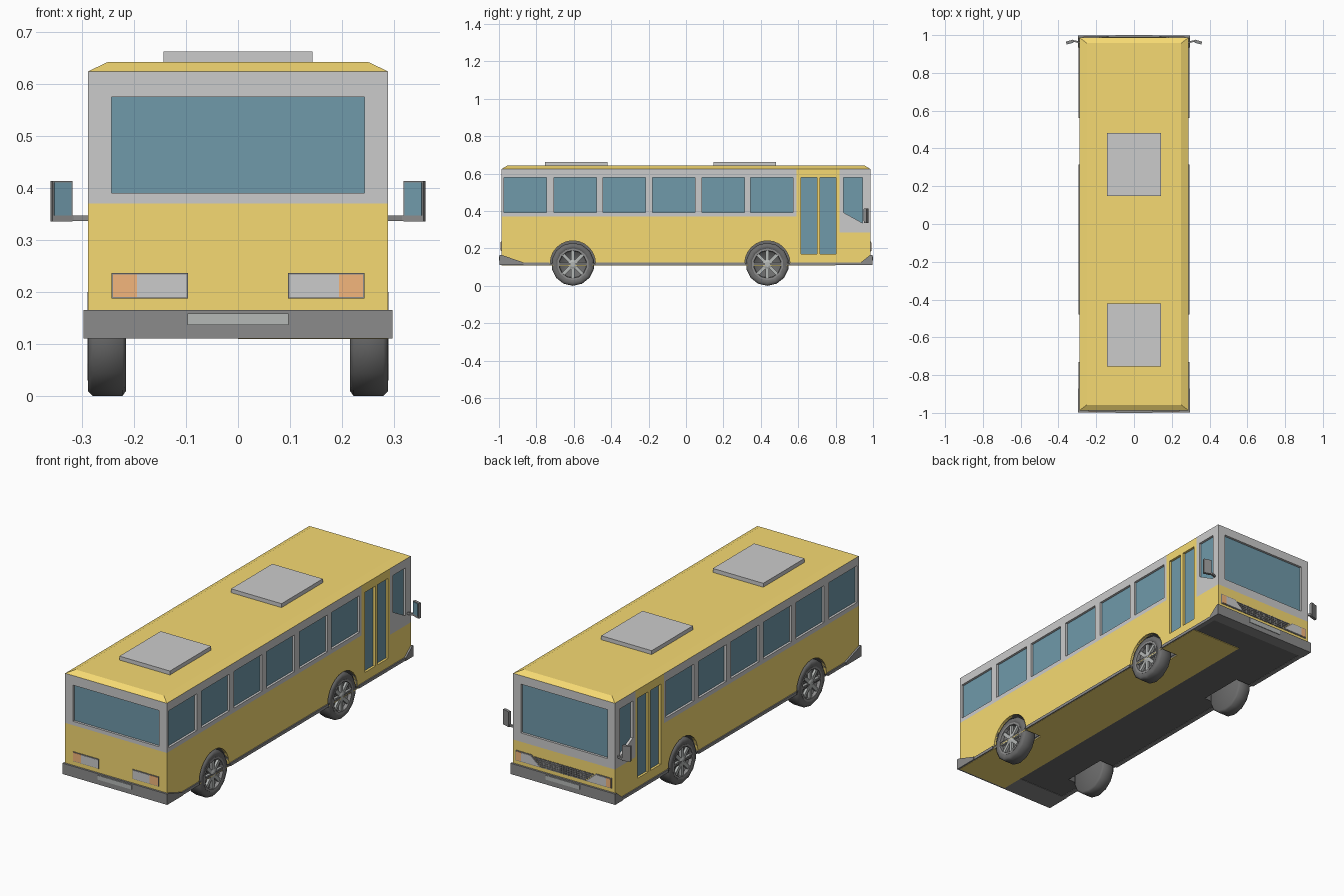
import bpy, bmesh
from math import sin, cos, pi
from mathutils import Matrix, Vector

if "Cube" in bpy.data.objects:
    bpy.data.objects.remove(bpy.data.objects["Cube"])


def material(name, *rgb):
    m = bpy.data.materials.new(name)
    m.diffuse_color = (*rgb, 1)
    m.use_nodes = True
    m.node_tree.nodes["Principled BSDF"].inputs["Base Color"].default_value = m.diffuse_color
    return m


YELLOW = material("yellow_paint", 0.92, 0.70, 0.17)
GLASS = material("tinted_glass", 0.16, 0.32, 0.40)
DARK = material("dark_plastic", 0.26, 0.26, 0.26)
BLACK = material("rubber", 0.15, 0.15, 0.15)
GREY = material("light_grey", 0.8, 0.8, 0.8)
METAL = material("dull_metal", 0.46, 0.48, 0.47)
ORANGE = material("orange_lens", 0.9, 0.47, 0.2)


def finish(name, bm, mat, smooth=False):
    bmesh.ops.remove_doubles(bm, verts=bm.verts, dist=1e-5)
    bmesh.ops.recalc_face_normals(bm, faces=bm.faces)
    for f in bm.faces:
        f.smooth = smooth
    me = bpy.data.meshes.new(name)
    bm.to_mesh(me)
    bm.free()
    me.materials.append(mat)
    ob = bpy.data.objects.new(name, me)
    bpy.context.collection.objects.link(ob)
    return ob


def box(name, x0, x1, y0, y1, z0, z1, mat):
    bm = bmesh.new()
    bmesh.ops.create_cube(bm, size=1)
    for v in bm.verts:
        v.co = ((x0 + x1) / 2 + v.co.x * (x1 - x0), (y0 + y1) / 2 + v.co.y * (y1 - y0),
                (z0 + z1) / 2 + v.co.z * (z1 - z0))
    return finish(name, bm, mat)


def rect(u0, u1, v0, v1):
    return [(u0, v0), (u1, v0), (u1, v1), (u0, v1)]


AXES = {"X": lambda c: (c.z, c.x, c.y), "Y": lambda c: (c.x, c.z, c.y), "Z": lambda c: (c.x, c.y, c.z)}


def panel(name, axis, w0, w1, mat, outer, holes=()):
    """Flat outline with holes, extruded from w0 to w1 along an axis."""
    cu = bpy.data.curves.new(name, "CURVE")
    cu.dimensions, cu.fill_mode, cu.extrude = "2D", "BOTH", abs(w1 - w0) / 2
    for loop in [outer, *holes]:
        s = cu.splines.new("POLY")
        s.points.add(len(loop) - 1)
        for p, (u, v) in zip(s.points, loop):
            p.co = (u, v, 0, 1)
        s.use_cyclic_u = True
    tmp = bpy.data.objects.new("tmp", cu)
    bpy.context.collection.objects.link(tmp)
    dg = bpy.context.evaluated_depsgraph_get()
    me = bpy.data.meshes.new_from_object(tmp.evaluated_get(dg))
    bpy.data.objects.remove(tmp)
    bm = bmesh.new()
    bm.from_mesh(me)
    bpy.data.meshes.remove(me)
    for v in bm.verts:
        v.co.z += (w0 + w1) / 2
        v.co = Vector(AXES[axis](v.co))
    return finish(name, bm, mat)


def lathe(name, profile, x_sign, y, z, mat, n=14, smooth=False):
    """Spin an (x, radius) profile around the axle."""
    bm = bmesh.new()
    vs = [bm.verts.new((x, 0, -r)) for x, r in profile]
    es = [bm.edges.new(p) for p in zip(vs, vs[1:])]
    bmesh.ops.spin(bm, geom=vs + es, cent=(0, 0, 0), axis=(1, 0, 0), angle=2 * pi, steps=n)
    for v in bm.verts:
        v.co = (v.co.x * x_sign, v.co.y + y, v.co.z + z)
    return finish(name, bm, mat, smooth)


W, L, T = 0.288, 0.987, 0.012          # half width, half length, wall thickness
AXLES, AZ, ARCH = (-0.605, 0.435), 0.115, 0.121


def arc(y, r, n=12):
    return [(y - r * cos(pi * i / n), AZ + 0.005 + r * sin(pi * i / n)) for i in range(n + 1)]


# glass core behind the window openings
box("window_glass", -W + T, W - T, -L + T, 0.6, 0.375, 0.615, GLASS)
box("cab_glass", -W + T, W - T, 0.585, L - T, 0.16, 0.615, GLASS)

windows = [rect(a, a + 0.227, 0.392, 0.58) for a in (-0.972, -0.706, -0.444, -0.18, 0.085, 0.346)]
doors = [rect(0.615, 0.70, 0.17, 0.58), rect(0.717, 0.802, 0.17, 0.58)]
lower = [(-L, 0.12)] + arc(AXLES[0], ARCH) + arc(AXLES[1], ARCH) + [(0.59, 0.12), (0.59, 0.37), (-L, 0.37)]

for s, side in ((1, "right"), (-1, "left")):
    a, b = s * (W - T - 0.003), s * W
    # side walls
    panel(side + "_window_band", "X", a, b, GREY, rect(-L, 0.59, 0.37, 0.624), windows)
    panel(side + "_lower_wall", "X", a, b, YELLOW, lower)
    panel(side + "_door", "X", a, b, YELLOW, rect(0.59, 0.82, 0.12, 0.624), doors)
    panel(side + "_cab_wall", "X", a, b, GREY, rect(0.82, L, 0.285, 0.624),
          [[(0.842, 0.392), (0.945, 0.335), (0.945, 0.58), (0.842, 0.58)]])
    panel(side + "_cab_lower", "X", a, b, YELLOW, rect(0.82, L, 0.12, 0.285))
    # skirt strips between the wheels
    for y0, y1 in ((-0.99, -0.73), (-0.48, 0.315), (0.56, 0.99)):
        box(side + "_skirt", *sorted((s * 0.27, s * 0.294)), y0, y1, 0.11, 0.125, DARK)
    # wheels and wheel wells
    for y in AXLES:
        panel(side + "_wheel_well", "X", s * 0.19, s * (W - 0.003), BLACK,
              arc(y, ARCH + 0.003) + arc(y, ARCH)[::-1])
        panel(side + "_well_back", "X", s * 0.188, s * 0.192, BLACK, arc(y, ARCH + 0.003))
        lathe(side + "_tyre", [(0.215, 0), (0.215, 0.105), (0.222, 0.115), (0.279, 0.115), (0.288, 0.106),
                               (0.288, 0.083), (0.272, 0.078), (0.272, 0)], s, y, AZ, BLACK, smooth=True)
        lathe(side + "_rim", [(0.27, 0.085), (0.289, 0.085), (0.289, 0.074), (0.27, 0.072)], s, y, AZ, DARK)
        lathe(side + "_hub", [(0.27, 0.026), (0.284, 0.024), (0.288, 0.014), (0.288, 0)], s, y, AZ, METAL, 10)
        for i in range(8):
            sp = box(side + "_spoke", -0.006, 0.006, -0.009, 0.009, 0.015, 0.076, METAL)
            sp.matrix_world = Matrix.Translation((s * 0.278, y, AZ)) @ Matrix.Rotation(i * pi / 4, 4, "X")
    # door mirror: arm, housing and glass facing backwards
    panel(side + "_mirror_arm", "Z", 0.336, 0.347, DARK,
          [(s * 0.28, 0.963), (s * 0.315, 0.973), (s * 0.34, 0.968), (s * 0.34, 0.96), (s * 0.315, 0.964), (s * 0.28, 0.954)])
    for name, x0, x1, y0, y1, z0, z1, m in (("housing", -0.02, 0.02, -0.006, 0.008, 0.335, 0.413, DARK),
                                            ("glass", -0.017, 0.017, -0.008, -0.005, 0.347, 0.41, GLASS)):
        ob = box(side + "_mirror_" + name, x0, x1, y0, y1, z0, z1, m)
        ob.matrix_world = Matrix.Translation((s * 0.339, 0.963, 0)) @ Matrix.Rotation(-s * 0.3, 4, "Z")
    # rear lamps (-y end)
    for name, x0, x1, z0, z1, d, m in (("frame", 0.096, 0.243, 0.187, 0.236, 0.003, DARK),
                                       ("white", 0.099, 0.194, 0.19, 0.233, 0.005, GREY),
                                       ("orange", 0.194, 0.24, 0.19, 0.233, 0.005, ORANGE)):
        box(side + "_rear_lamp_" + name, *sorted((s * x0, s * x1)), -L - d, -L, z0, z1, m)
    # headlamps with slanted inner edge (+y end)
    for name, d, m, pts in (
            ("frame", 0.003, DARK, [(0.272, 0.184), (0.272, 0.236), (0.182, 0.236), (0.122, 0.184)]),
            ("white", 0.005, GREY, [(0.24, 0.188), (0.24, 0.232), (0.186, 0.232), (0.134, 0.188)]),
            ("orange", 0.005, ORANGE, rect(0.24, 0.268, 0.188, 0.232))):
        panel(side + "_headlamp_" + name, "Y", L, L + d, m, [(s * x, z) for x, z in pts])

# end walls
panel("rear_window_wall", "Y", -L + T + 0.003, -L, GREY, rect(-W, W, 0.37, 0.624), [rect(-0.243, 0.243, 0.39, 0.575)])
panel("rear_lower_wall", "Y", -L + T + 0.003, -L, YELLOW, rect(-W, W, 0.12, 0.37))
panel("windscreen_wall", "Y", L - T - 0.003, L, GREY, rect(-W, W, 0.285, 0.624), [rect(-0.245, 0.245, 0.33, 0.58)])
panel("front_lower_wall", "Y", L - T - 0.003, L, YELLOW, rect(-W, W, 0.12, 0.285))

# front grille with fine bars
panel("grille", "Y", L, L + 0.002, BLACK, [(-0.17, 0.23), (0.17, 0.23), (0.118, 0.184), (-0.118, 0.184)])
for i in range(5):
    z = 0.188 + i * 0.0095
    h = 0.12 + (z - 0.184) * 1.1
    box("grille_bar", -h, h, L, L + 0.004, z - 0.0015, z + 0.0015, DARK)
for i in range(-8, 9):
    box("grille_upright", i * 0.014 - 0.001, i * 0.014 + 0.001, L, L + 0.004, 0.185, 0.229, DARK)

# bumpers tapering back along the sides, with number plate blanks
for s, name, back in ((-1, "rear", 0.87), (1, "front", 0.935)):
    panel(name + "_bumper", "X", -0.297, 0.297, DARK,
          [(s * 0.997, 0.11), (s * 0.997, 0.165), (s * 0.985, 0.165), (s * back, 0.125), (s * back, 0.11)])
    box(name + "_plate", -0.097, 0.097, *sorted((s * 0.99, s * 1.0)), 0.136, 0.158, METAL)

# underside with wheel openings, and the painted half panel
holes = [[(s * x, y) for x, y in rect(0.19, 0.287, a - ARCH, a + ARCH)] for s in (1, -1) for a in AXLES]
panel("floor", "Z", 0.112, 0.122, BLACK, rect(-W, W, -L, L), holes)
panel("painted_floor", "Z", 0.109, 0.113, YELLOW, rect(0, W, -L, 0.80), holes[:2])

# roof with chamfered rim and two hatches
roof = box("roof", -W, W, -L, L, 0.624, 0.642, YELLOW)
for v in roof.data.vertices:
    if v.co.z > 0.63:
        v.co.x *= 0.25 / W
        v.co.y *= 0.957 / L
for y in (-0.588, 0.315):
    box("roof_hatch", -0.143, 0.143, y - 0.167, y + 0.167, 0.64, 0.662, GREY)
